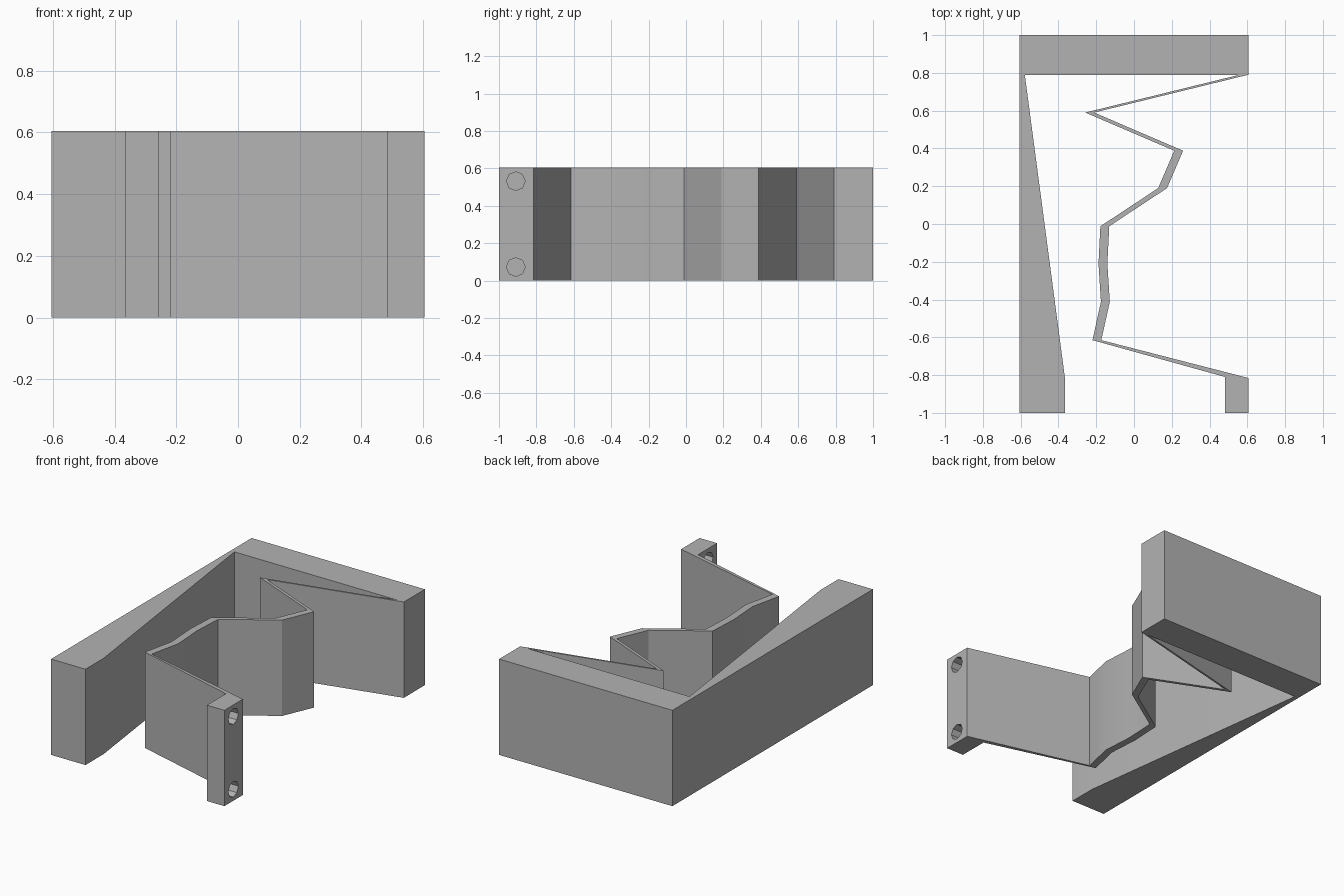
import bpy
import bmesh
import math

HEIGHT = 0.605
HALF_WIDTH = 0.605
STRIP = 0.047  # sideways thickness of the zigzag strip

cube = bpy.data.objects.get("Cube")
if cube:
    bpy.data.objects.remove(cube, do_unlink=True)

grey = bpy.data.materials.new("plain grey")
grey.use_nodes = True
colour = (0.45, 0.45, 0.45, 1)
grey.diffuse_color = colour
grey.node_tree.nodes["Principled BSDF"].inputs["Base Color"].default_value = colour


def prism(name, outline, height):
    """Extrude a closed outline upward from the ground."""
    bm = bmesh.new()
    base = bm.faces.new([bm.verts.new((x, y, 0)) for x, y in outline])
    top = bmesh.ops.extrude_face_region(bm, geom=[base])
    verts = [v for v in top["geom"] if isinstance(v, bmesh.types.BMVert)]
    bmesh.ops.translate(bm, verts=verts, vec=(0, 0, height))
    bmesh.ops.recalc_face_normals(bm, faces=bm.faces)
    mesh = bpy.data.meshes.new(name)
    bm.to_mesh(mesh)
    bm.free()
    obj = bpy.data.objects.new(name, mesh)
    bpy.context.collection.objects.link(obj)
    mesh.materials.append(grey)
    return obj


# Zigzag strip: its left edge, from the back block down to the end tab
zigzag = [(-0.258, 0.59), (0.213, 0.388), (0.128, 0.19), (-0.178, -0.012),
          (-0.188, -0.21), (-0.175, -0.412), (-0.22, -0.615)]
strip_left = [(HALF_WIDTH - STRIP, 0.79)] + zigzag
strip_right = [(x + STRIP, y) for x, y in reversed(zigzag)]

# End tab, back block and tapered side arm
end_tab = [(0.483, -0.81), (0.483, -1), (HALF_WIDTH, -1), (HALF_WIDTH, -0.815)]
back_block = [(HALF_WIDTH, 0.79), (HALF_WIDTH, 1), (-HALF_WIDTH, 1)]
side_arm = [(-HALF_WIDTH, -1), (-0.365, -1), (-0.365, -0.82), (-0.578, 0.79)]

body = prism("spring_bracket",
             strip_left + end_tab + strip_right + back_block + side_arm, HEIGHT)

# Two screw holes through the end tab
for z in (0.073, HEIGHT - 0.073):
    bpy.ops.mesh.primitive_cylinder_add(
        vertices=8, radius=0.05, depth=0.3,
        location=(0.544, -0.91, z), rotation=(0, math.pi / 2, 0))
    cutter = bpy.context.object
    cutter.name = "screw_hole_cutter"
    cutter.data.materials.append(grey)
    cutter.hide_render = True
    cut = body.modifiers.new("screw_hole", "BOOLEAN")
    cut.operation = "DIFFERENCE"
    cut.solver = "EXACT"
    cut.object = cutter
    bpy.ops.object.select_all(action="DESELECT")
    body.select_set(True)
    bpy.context.view_layer.objects.active = body
    bpy.ops.object.modifier_apply(modifier=cut.name)
    bpy.data.objects.remove(cutter, do_unlink=True)

# Soften only the gentle bends
bpy.ops.object.shade_smooth_by_angle(angle=math.radians(30))
